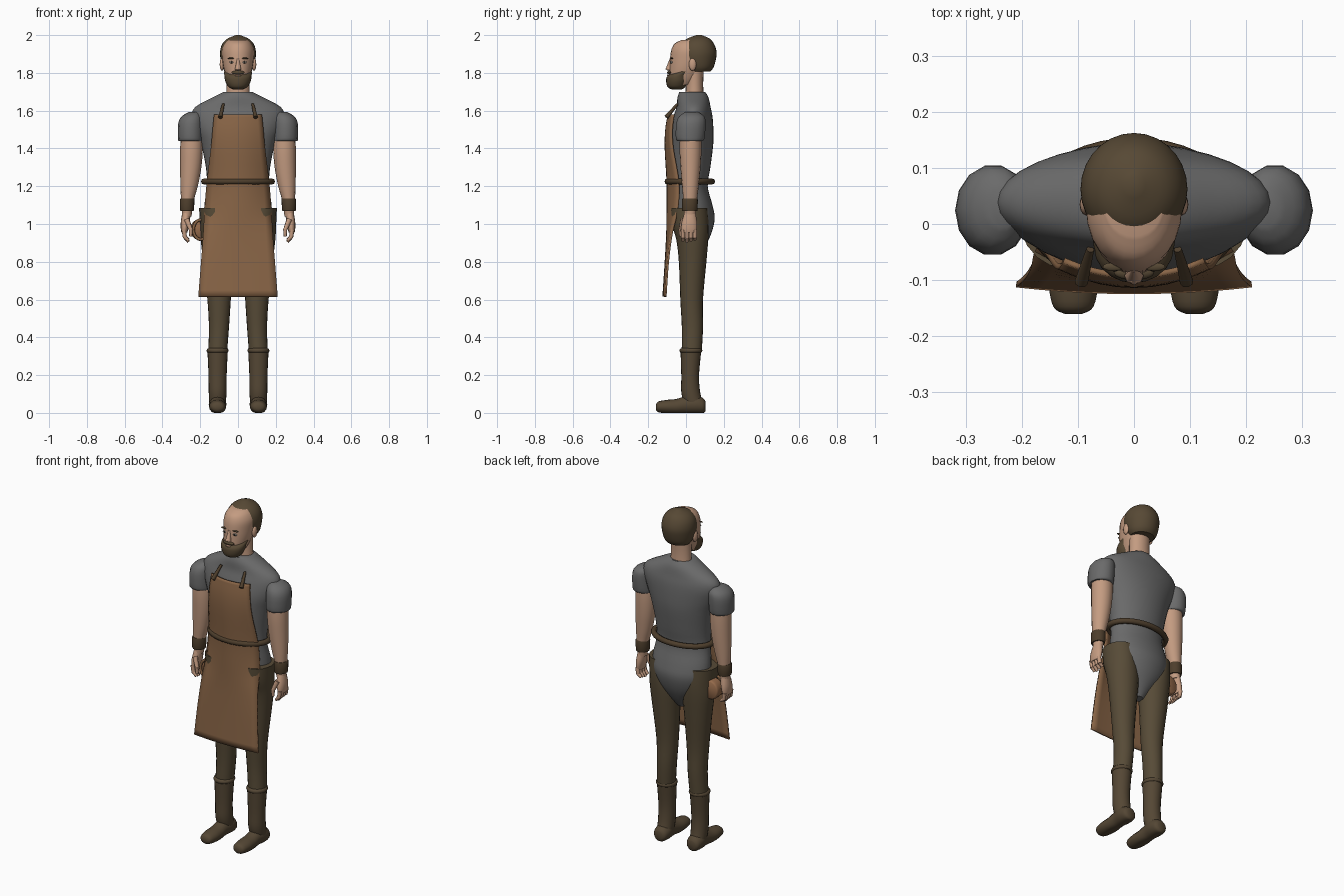
import bpy, bmesh
from math import cos, sin, pi, radians
from mathutils import Vector, Matrix

cube = bpy.data.objects.get("Cube")
if cube:
    bpy.data.objects.remove(cube, do_unlink=True)


def material(name, *rgb):
    m = bpy.data.materials.new(name)
    m.use_nodes = True
    m.diffuse_color = (*rgb, 1)
    m.node_tree.nodes["Principled BSDF"].inputs["Base Color"].default_value = (*rgb, 1)
    return m


SKIN = material("skin", .55, .33, .22)
HAIR = material("dark brown hair", .095, .066, .035)
SHIRT = material("grey cloth", .145, .145, .145)
TROUSERS = material("brown cloth", .095, .07, .038)
BOOT = material("boot leather", .09, .063, .035)
APRON = material("apron leather", .25, .13, .062)
DARK = material("dark leather", .075, .048, .025)
TAN = material("pouch leather", .3, .145, .07)
WHITE = material("eye white", .6, .58, .54)
BLACK = material("pupil", .02, .015, .01)


def finish(name, bm, mat, angle=50):
    """Turn a bmesh into a smooth shaded object."""
    bmesh.ops.recalc_face_normals(bm, faces=bm.faces)
    mesh = bpy.data.meshes.new(name)
    bm.to_mesh(mesh)
    bm.free()
    mesh.materials.append(mat)
    for p in mesh.polygons:
        p.use_smooth = True
    mesh.set_sharp_from_angle(angle=radians(angle))
    ob = bpy.data.objects.new(name, mesh)
    bpy.context.scene.collection.objects.link(ob)
    return ob


def spline(rows, n=4):
    """Catmull-Rom interpolation between rows of numbers."""
    out, last = [], len(rows) - 1
    for i in range(last):
        quad = (rows[max(i - 1, 0)], rows[i], rows[i + 1], rows[min(i + 2, last)])
        for k in range(n):
            t = k / n
            out.append([b + t / 2 * (c - a + t * (2*a - 5*b + 4*c - d + t * (3*(b - c) + d - a)))
                        for a, b, c, d in zip(*quad)])
    return out + [list(rows[-1])]


def surface(rows, close_u=True, close_v=False, caps=True):
    """Skin a list of point rows."""
    bm = bmesh.new()
    grid = [[bm.verts.new(p) for p in row] for row in rows]
    count, width = len(grid), len(grid[0])
    for i in range(count if close_v else count - 1):
        a, b = grid[i], grid[(i + 1) % count]
        for j in range(width if close_u else width - 1):
            k = (j + 1) % width
            bm.faces.new((a[j], a[k], b[k], b[j]))
    if caps:
        bm.faces.new(grid[0])
        bm.faces.new(grid[-1])
    return bm


def loft(name, mat, rings, segs=20, side=1, along_y=False, steps=4):
    """Rings hold: position along the axis, two centre values, two radii."""
    rows = []
    for h, cx, c, rx, r in spline(rings, steps):
        row = []
        for j in range(segs):
            a = 2 * pi * j / segs
            x, v = side * (cx + rx * cos(a)), c + r * sin(a)
            row.append((x, h, max(v, 0)) if along_y else (x, v, h))
        rows.append(row)
    return finish(name, surface(rows), mat)


def hoop(name, mat, centre, ra, rb, thick, upright=False, segs=32):
    """Elliptical ring with a round section."""
    rows = []
    for i in range(segs):
        a = 2 * pi * i / segs
        row = []
        for j in range(8):
            b = 2 * pi * j / 8
            p = Vector(((ra + thick * cos(b)) * cos(a), (rb + thick * cos(b)) * sin(a), thick * sin(b)))
            row.append(Vector(centre) + (Vector((p.x, p.z, p.y)) if upright else p))
        rows.append(row)
    return finish(name, surface(rows, close_v=True, caps=False), mat)


def ball(name, mat, loc, size, segs=16):
    bm = bmesh.new()
    m = Matrix.Translation(loc) @ Matrix.Diagonal((*size, 1))
    bmesh.ops.create_uvsphere(bm, u_segments=segs, v_segments=segs // 2 + 2, radius=1, matrix=m)
    return finish(name, bm, mat)


def rod(name, mat, a, b, r1, r2, segs=8):
    a, b = Vector(a), Vector(b)
    d = b - a
    m = Matrix.Translation((a + b) / 2) @ d.to_track_quat("Z", "Y").to_matrix().to_4x4()
    bm = bmesh.new()
    bmesh.ops.create_cone(bm, cap_ends=True, segments=segs, radius1=r1, radius2=r2,
                          depth=d.length, matrix=m)
    return finish(name, bm, mat)


# Shirt body and neck
loft("shirt", SHIRT, [
    (.82, 0, .03, .03, .03), (.88, 0, .035, .08, .065), (.95, 0, .042, .14, .092),
    (1.03, 0, .041, .175, .111), (1.1, 0, .035, .178, .105), (1.2, 0, .02, .165, .095),
    (1.3, 0, .022, .17, .107), (1.42, 0, .027, .195, .117), (1.5, 0, .03, .225, .115),
    (1.57, 0, .037, .245, .103), (1.62, 0, .04, .225, .09), (1.67, 0, .037, .135, .082),
    (1.7, 0, .033, .075, .068)], segs=32)
loft("neck", SKIN, [(1.66, 0, .045, .064, .05), (1.74, 0, .045, .06, .046),
                    (1.83, 0, .045, .062, .05)])

# Head with face
loft("head", SKIN, [
    (1.735, 0, -.025, .045, .055), (1.77, 0, -.01, .06, .08), (1.82, 0, .006, .075, .094),
    (1.87, 0, .022, .083, .107), (1.92, 0, .032, .085, .11), (1.955, 0, .032, .07, .092),
    (1.975, 0, .03, .05, .052)], segs=24)
hair = loft("hair", HAIR, [
    (1.808, 0, .07, .068, .06), (1.83, 0, .068, .082, .078), (1.87, 0, .063, .092, .095),
    (1.91, 0, .062, .095, .1), (1.95, 0, .062, .085, .088), (1.98, 0, .065, .058, .062),
    (2, 0, .07, .012, .014)], segs=28)
bm = bmesh.new()
bm.from_mesh(hair.data)
bmesh.ops.bisect_plane(bm, geom=bm.verts[:] + bm.edges[:] + bm.faces[:], plane_co=(0, .02, 1.85),
                       plane_no=(0, 1, .4), clear_inner=True)
bmesh.ops.holes_fill(bm, edges=[e for e in bm.edges if e.is_boundary])
bm.to_mesh(hair.data)
bm.free()
hair.data.set_sharp_from_angle(angle=radians(50))

loft("beard", HAIR, [
    (1.712, 0, -.05, .025, .025), (1.725, 0, -.05, .05, .047), (1.755, 0, -.046, .067, .059),
    (1.785, 0, -.038, .072, .059), (1.808, 0, -.01, .074, .035)], segs=20)
ball("moustache", HAIR, (0, -.087, 1.802), (.036, .013, .01))
ball("mouth", SKIN, (0, -.096, 1.787), (.018, .006, .005))
rod("nose", SKIN, (0, -.08, 1.875), (0, -.092, 1.815), .006, .017)
ball("nose_tip", SKIN, (0, -.094, 1.823), (.013, .013, .011), segs=12)

# Apron, curved around the body and flaring at the hem
rows = []
for z, half, mid, edge in spline([
        (1.58, .125, -.092, -.065), (1.5, .133, -.105, -.075), (1.4, .142, -.108, -.07),
        (1.22, .163, -.098, -.04), (1.08, .175, -.098, -.045), (.95, .183, -.1, -.075),
        (.8, .195, -.108, -.095), (.615, .21, -.12, -.108)]):
    rows.append([(half * t / 5, mid + (edge - mid) * (t / 5) ** 2, z) for t in range(-5, 6)])
apron = finish("apron", surface(rows, close_u=False, caps=False), APRON)
solid = apron.modifiers.new("thickness", "SOLIDIFY")
solid.thickness = .01
solid.offset = 0

# Belt, and the pouch with its loop on the right hip
hoop("belt", DARK, (0, .02, 1.225), .18, .118, .016, segs=40)
loft("pouch", TAN, [(.005, -.2, .97, .045, .05), (.015, -.2, .97, .052, .056),
                    (.055, -.2, .97, .052, .056), (.065, -.2, .97, .045, .05)], along_y=True)
hoop("pouch_loop", APRON, (-.198, -.015, .97), .038, .052, .008, upright=True, segs=24)

# Mirrored parts
for side, word in ((1, "left"), (-1, "right")):
    loft(word + "_trouser_leg", TROUSERS, [
        (.32, .108, .03, .05, .053), (.45, .101, .034, .053, .056), (.6, .1, .03, .062, .06),
        (.8, .105, .035, .079, .073), (.92, .108, .033, .09, .085), (1, .116, .022, .086, .098),
        (1.085, .125, .018, .081, .096)], side=side)
    loft(word + "_boot_shaft", BOOT, [
        (.05, .108, .04, .044, .05), (.11, .108, .025, .047, .05), (.2, .108, .022, .048, .047),
        (.33, .108, .026, .054, .055)], side=side)
    hoop(word + "_boot_cuff", BOOT, (side * .108, .026, .33), .046, .048, .013, segs=20)
    loft(word + "_boot_foot", BOOT, [
        (-.16, .108, .03, .016, .012), (-.147, .108, .032, .036, .028), (-.1, .108, .033, .045, .036),
        (-.05, .108, .034, .044, .04), (0, .108, .043, .042, .046), (.05, .108, .045, .047, .05),
        (.09, .108, .038, .04, .04), (.103, .108, .036, .024, .026)],
        segs=16, side=side, along_y=True)

    loft(word + "_sleeve", SHIRT, [
        (1.44, .251, .022, .064, .07), (1.455, .252, .022, .066, .078), (1.53, .251, .026, .066, .08),
        (1.57, .243, .03, .055, .068), (1.592, .232, .03, .028, .036)], segs=14, side=side, steps=3)
    loft(word + "_arm", SKIN, [
        (1.04, .271, .021, .025, .03), (1.12, .268, .022, .033, .036), (1.2, .259, .023, .046, .044),
        (1.3, .25, .024, .056, .053), (1.4, .246, .024, .06, .058), (1.5, .245, .025, .058, .055)],
        segs=16, side=side)
    loft(word + "_wristband", DARK, [
        (1.068, .27, .02, .035, .039), (1.075, .27, .02, .037, .041), (1.128, .269, .021, .039, .042),
        (1.136, .268, .021, .036, .039)], segs=16, side=side, steps=1)
    loft(word + "_palm", SKIN, [
        (.955, .284, .016, .016, .038), (.975, .283, .016, .02, .043), (1.01, .279, .018, .024, .041),
        (1.06, .273, .021, .022, .03)], segs=14, side=side)

    # Curled fingers and thumb
    for i in range(4):
        y = -.016 + .021 * i
        tip = .905 + .006 * abs(i - 1)
        rod(f"{word}_finger_{i + 1}", SKIN, (side * .287, y, .97), (side * .281, y, .928), .012, .011)
        rod(f"{word}_fingertip_{i + 1}", SKIN, (side * .282, y, .933), (side * .262, y, tip), .011, .008)
    rod(word + "_thumb", SKIN, (side * .272, -.015, 1.025), (side * .25, -.028, .97), .015, .011)
    rod(word + "_thumb_tip", SKIN, (side * .25, -.028, .973), (side * .25, -.028, .935), .011, .008)

    # Apron strap ends
    rod(word + "_apron_strap", DARK, (side * .094, -.104, 1.565), (side * .078, -.045, 1.635), .012, .007)

    # Ears, eyes and brows
    ball(word + "_ear", SKIN, (side * .085, .035, 1.845), (.012, .02, .034), segs=12)
    ball(word + "_eye", WHITE, (side * .034, -.077, 1.856), (.013, .006, .006), segs=10)
    ball(word + "_pupil", BLACK, (side * .034, -.081, 1.856), (.006, .004, .006), segs=10)
    ball(word + "_brow", HAIR, (side * .036, -.076, 1.877), (.021, .008, .004), segs=10)
